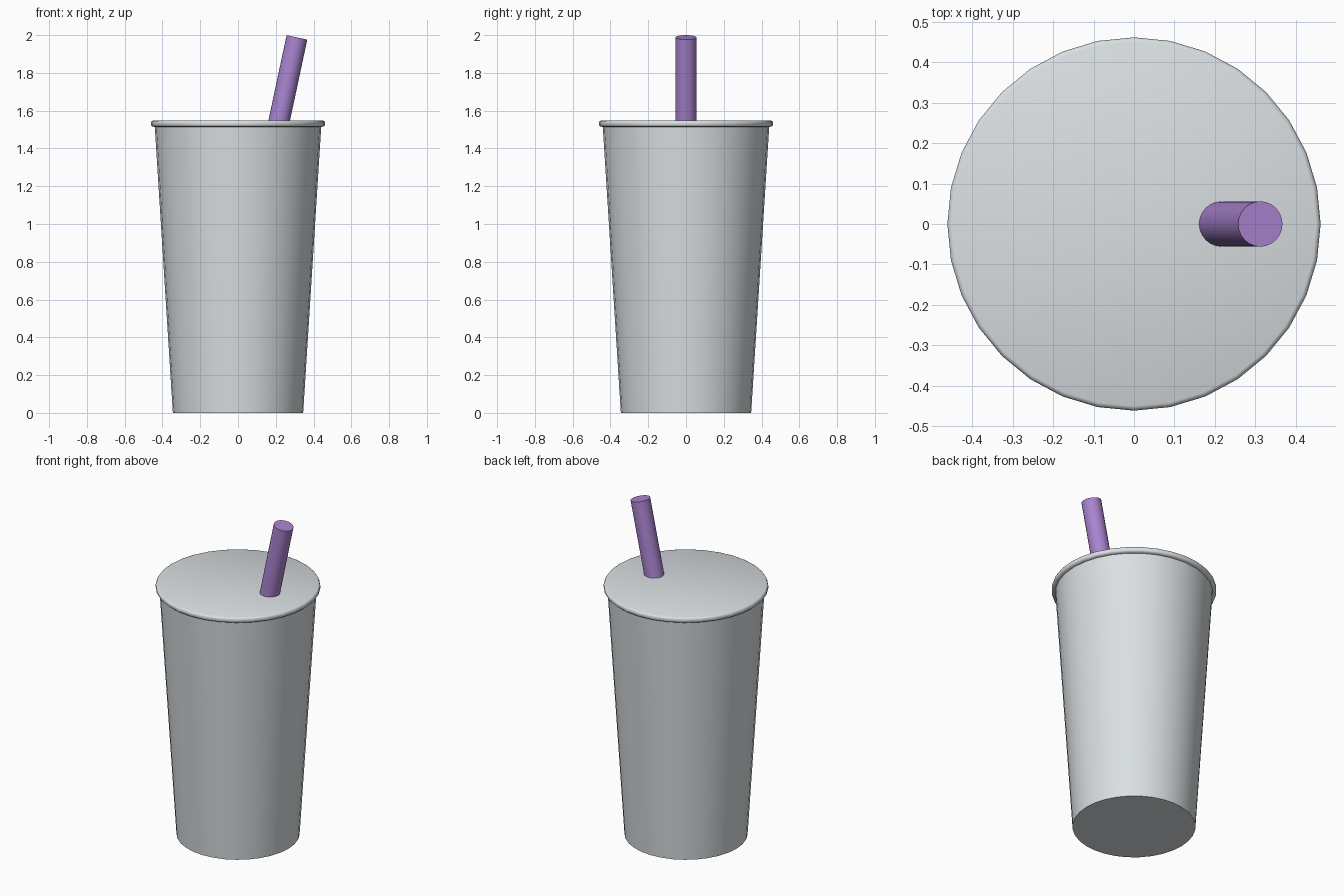
import bpy
import bmesh
import math
from mathutils import Matrix, Vector

cube = bpy.data.objects.get("Cube")
if cube:
    bpy.data.objects.remove(cube, do_unlink=True)


def material(name, color):
    mat = bpy.data.materials.new(name)
    mat.use_nodes = True
    mat.diffuse_color = color
    mat.node_tree.nodes["Principled BSDF"].inputs["Base Color"].default_value = color
    return mat


def lathe(name, profile, sides, mat, sharp_angle=35):
    """Closed solid turned around z from (radius, height) points, bottom to top."""
    bm = bmesh.new()
    rings = []
    for radius, z in profile:
        rings.append([bm.verts.new((radius * math.cos(math.tau * i / sides),
                                    radius * math.sin(math.tau * i / sides), z))
                      for i in range(sides)])
    for low, high in zip(rings, rings[1:]):
        for i in range(sides):
            j = (i + 1) % sides
            bm.faces.new((low[i], low[j], high[j], high[i]))
    bm.faces.new(reversed(rings[0]))
    bm.faces.new(rings[-1])
    mesh = bpy.data.meshes.new(name)
    bm.to_mesh(mesh)
    bm.free()
    mesh.materials.append(mat)
    obj = bpy.data.objects.new(name, mesh)
    bpy.context.collection.objects.link(obj)
    bpy.ops.object.select_all(action='DESELECT')
    obj.select_set(True)
    bpy.context.view_layer.objects.active = obj
    bpy.ops.object.shade_smooth_by_angle(angle=math.radians(sharp_angle))
    return obj


grey = material("light grey", (0.70, 0.74, 0.76, 1))
purple = material("purple", (0.40, 0.23, 0.63, 1))

# Tapered cup body
lathe("cup_body", [(0.345, 0), (0.441, 1.52)], 32, grey)

# Flat lid with a rounded rim
lathe("lid", [(0.438, 1.514), (0.455, 1.516), (0.461, 1.523),
              (0.461, 1.537), (0.457, 1.545), (0.450, 1.548)], 32, grey, 50)

# Leaning straw, its foot just inside the lid
foot, tip = Vector((0.209, 0, 1.505)), Vector((0.312, 0, 1.988))
axis = tip - foot
straw = lathe("straw", [(0.056, 0), (0.056, axis.length)], 24, purple)
tilt = math.atan2(axis.x, axis.z)
straw.matrix_world = Matrix.Translation(foot) @ Matrix.Rotation(tilt, 4, 'Y')
